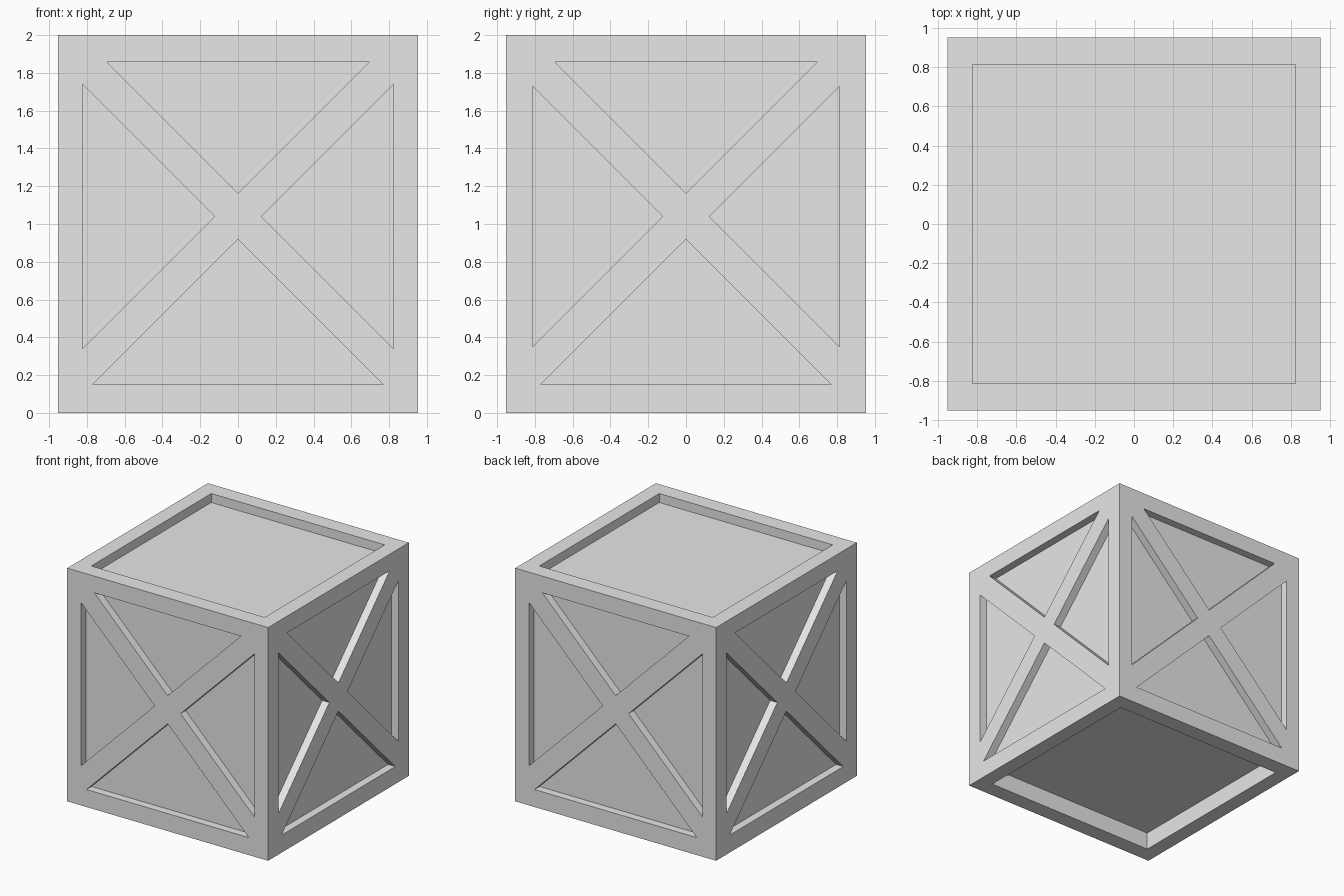
import bpy
import bmesh
from math import pi
from mathutils import Matrix, Vector

HALF, HEIGHT = 0.953, 2.0
SIDE_DEPTH, TOP_DEPTH, BOTTOM_DEPTH = 0.068, 0.077, 0.15
OVERSHOOT = 0.1

old = bpy.data.objects.get("Cube")
if old:
    bpy.data.objects.remove(old, do_unlink=True)

grey = bpy.data.materials.new("plain grey")
grey.use_nodes = True
grey.diffuse_color = (0.8, 0.8, 0.8, 1)
grey.node_tree.nodes["Principled BSDF"].inputs["Base Color"].default_value = grey.diffuse_color


def add_box(bm, half_x, half_y, low, high):
    matrix = Matrix.Translation((0, 0, (low + high) / 2)) @ Matrix.Diagonal(
        (2 * half_x, 2 * half_y, high - low, 1))
    bmesh.ops.create_cube(bm, size=1, matrix=matrix)


def add_prism(bm, outline, turn):
    """Extrude an outline (across, up) inward from the front, turned about z."""
    rot = Matrix.Rotation(turn, 3, 'Z')
    base = [bm.verts.new(rot @ Vector((u, -HALF - OVERSHOOT, v))) for u, v in outline]
    face = bm.faces.new(base)
    extruded = bmesh.ops.extrude_face_region(bm, geom=[face], use_keep_orig=True)
    moved = [g for g in extruded["geom"] if isinstance(g, bmesh.types.BMVert)]
    bmesh.ops.translate(bm, verts=moved, vec=rot @ Vector((0, SIDE_DEPTH + OVERSHOOT, 0)))


def finish(name, bm):
    bmesh.ops.recalc_face_normals(bm, faces=bm.faces)
    mesh = bpy.data.meshes.new(name)
    bm.to_mesh(mesh)
    bm.free()
    mesh.materials.append(grey)
    obj = bpy.data.objects.new(name, mesh)
    bpy.context.collection.objects.link(obj)
    return obj


# Solid crate body
body = bmesh.new()
add_box(body, HALF, HALF, 0, HEIGHT)
crate = finish("crate", body)

# Recesses: four triangles on each side leave the crossed braces
cuts = bmesh.new()
for k in range(4):
    edge, low, high = (0.823, 0.34, 1.74) if k % 2 == 0 else (0.813, 0.35, 1.73)
    triangles = [
        [(-0.695, 1.857), (0.695, 1.857), (0, 1.162)],
        [(-0.77, 0.15), (0.77, 0.15), (0, 0.92)],
        [(edge, low), (edge, high), (0.123, 1.04)],
        [(-edge, low), (-edge, high), (-0.123, 1.04)],
    ]
    for outline in triangles:
        add_prism(cuts, outline, k * pi / 2)

# Square recesses in the top and the bottom
add_box(cuts, 0.823, 0.813, HEIGHT - TOP_DEPTH, HEIGHT + OVERSHOOT)
add_box(cuts, 0.823, 0.813, -OVERSHOOT, BOTTOM_DEPTH)
cutter = finish("recess_cutter", cuts)
cutter.hide_render = True

# Cut the recesses and discard the cutter
mod = crate.modifiers.new("recesses", 'BOOLEAN')
mod.operation = 'DIFFERENCE'
mod.solver = 'EXACT'
mod.object = cutter
bpy.context.view_layer.objects.active = crate
crate.select_set(True)
bpy.ops.object.modifier_apply(modifier=mod.name)
bpy.data.objects.remove(cutter, do_unlink=True)
